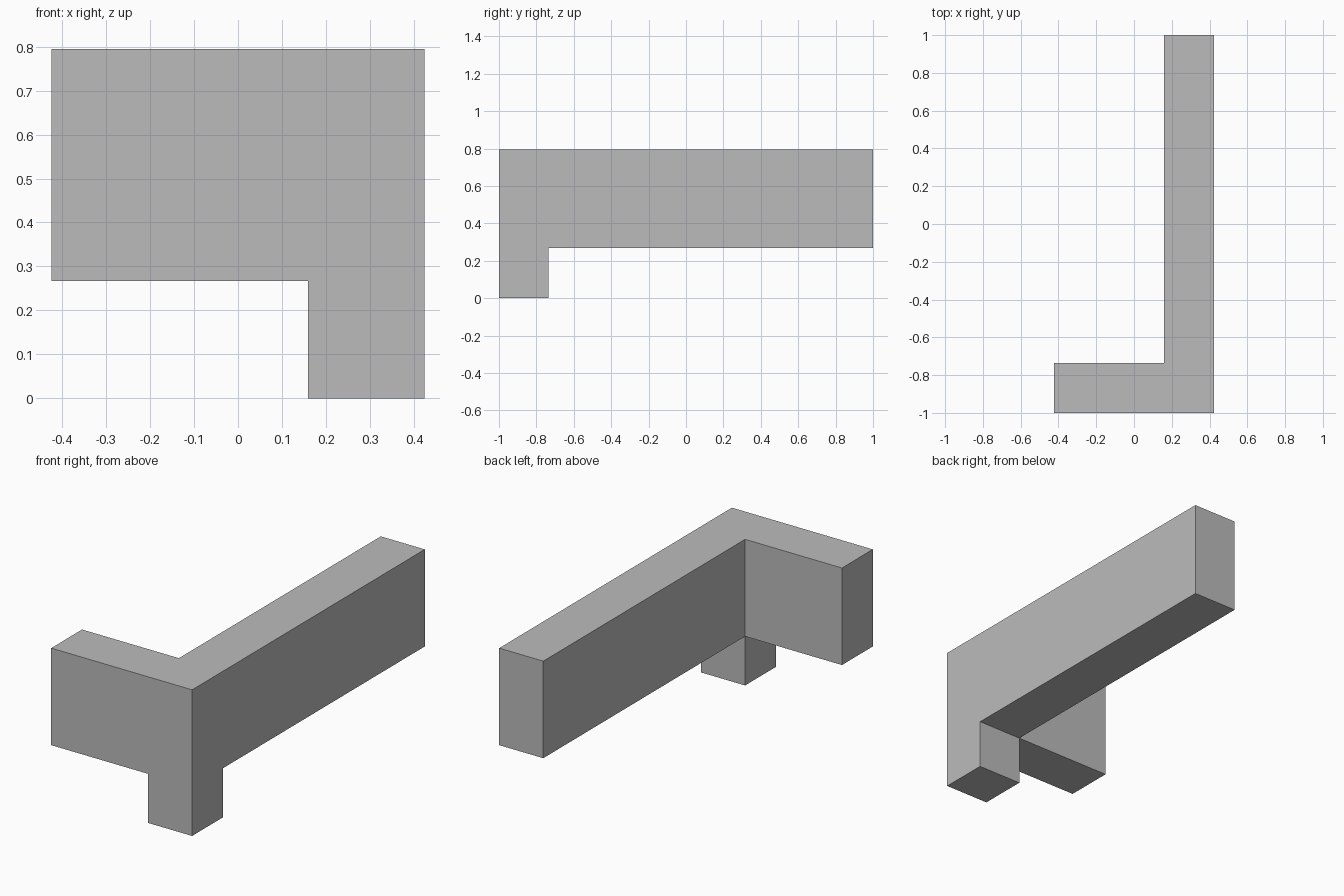
import bpy, bmesh, math

if "Cube" in bpy.data.objects:
    bpy.data.objects.remove(bpy.data.objects["Cube"], do_unlink=True)

HALF_X, HALF_Y = 0.424, 1.0
THICK = 0.265
LEG_TOP, TOP = 0.267, 0.795

grey = bpy.data.materials.new("plain grey")
grey.use_nodes = True
colour = (0.5, 0.5, 0.5, 1.0)
grey.diffuse_color = colour
grey.node_tree.nodes["Principled BSDF"].inputs["Base Color"].default_value = colour

bm = bmesh.new()
inner_x, inner_y = HALF_X - THICK, -HALF_Y + THICK


def rectangle(x0, x1, y0, y1):
    corners = [(x0, y0), (x1, y0), (x1, y1), (x0, y1)]
    return bm.faces.new([bm.verts.new((x, y, LEG_TOP)) for x, y in corners])


def extrude(faces, height):
    result = bmesh.ops.extrude_face_region(bm, geom=faces, use_keep_orig=True)
    verts = [g for g in result["geom"] if isinstance(g, bmesh.types.BMVert)]
    bmesh.ops.translate(bm, verts=verts, vec=(0, 0, height))


# L-shaped plan: corner, short arm and long arm
corner = rectangle(inner_x, HALF_X, -HALF_Y, inner_y)
rectangle(-HALF_X, inner_x, -HALF_Y, inner_y)
rectangle(inner_x, HALF_X, inner_y, HALF_Y)
bmesh.ops.remove_doubles(bm, verts=bm.verts[:], dist=0.0001)
plan = bm.faces[:]
corner = min(plan, key=lambda f: (f.calc_center_median().y - f.calc_center_median().x))

# Raise both arms, then draw the leg down from the corner
extrude(plan, TOP - LEG_TOP)
extrude([corner], -LEG_TOP)
bm.faces.remove(corner)

# Merge flat regions into clean single faces
bmesh.ops.recalc_face_normals(bm, faces=bm.faces[:])
bmesh.ops.dissolve_limit(bm, angle_limit=math.radians(1),
                         verts=bm.verts[:], edges=bm.edges[:])
bmesh.ops.recalc_face_normals(bm, faces=bm.faces[:])

mesh = bpy.data.meshes.new("corner_beam_with_leg")
bm.to_mesh(mesh)
bm.free()
mesh.materials.append(grey)
beam = bpy.data.objects.new("corner_beam_with_leg", mesh)
bpy.context.collection.objects.link(beam)
